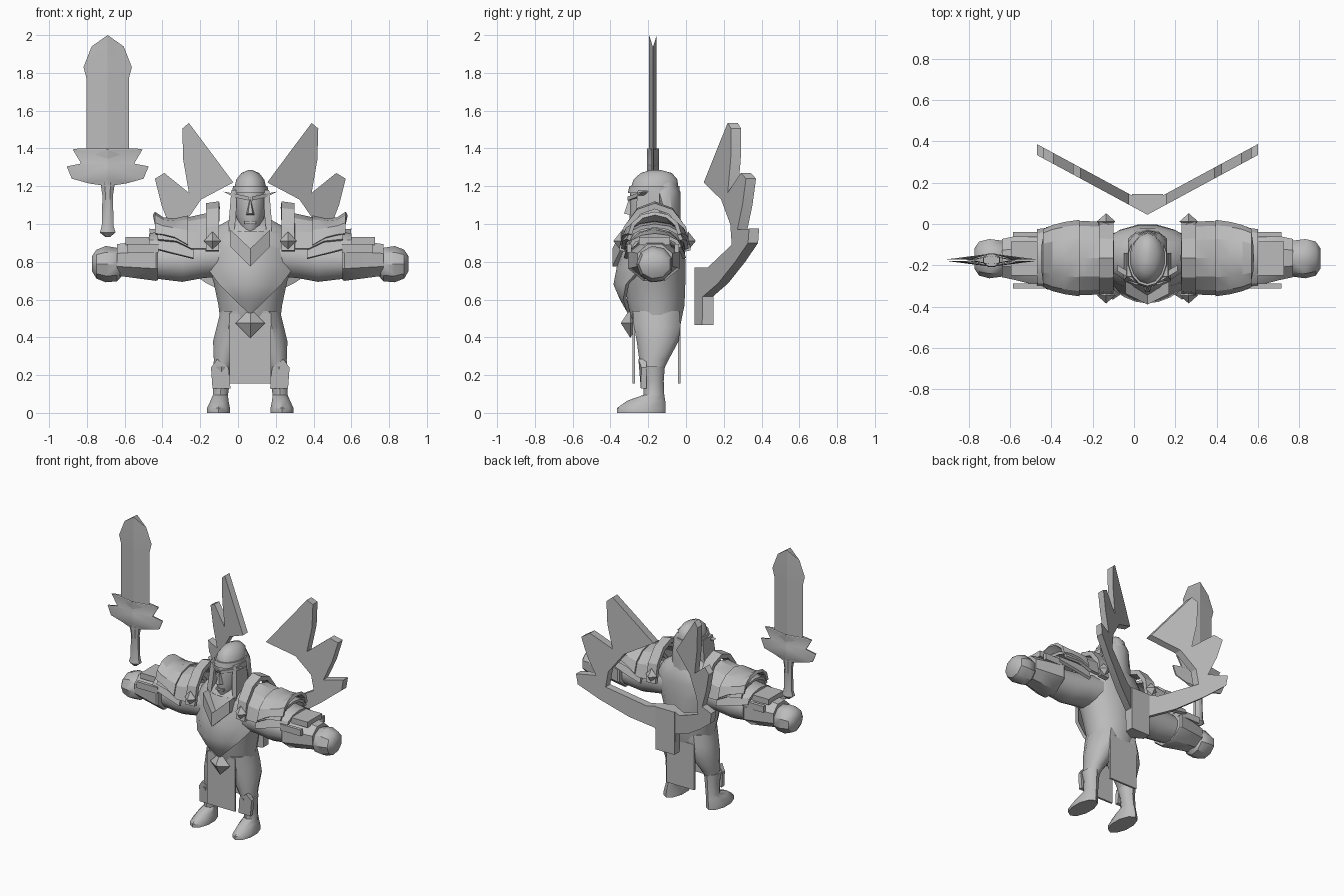
import bpy, bmesh, math
from mathutils import Vector

if "Cube" in bpy.data.objects:
    bpy.data.objects.remove(bpy.data.objects["Cube"])

CX = 0.065  # body centre line
MAT = bpy.data.materials.new("stone_grey")
MAT.diffuse_color = (0.5, 0.5, 0.5, 1)
MAT.use_nodes = True
MAT.node_tree.nodes["Principled BSDF"].inputs["Base Color"].default_value = MAT.diffuse_color


def make(name, verts, faces, cx=CX, angle=38, thick=0):
    me = bpy.data.meshes.new(name)
    me.from_pydata([Vector(v) + Vector((cx, 0, 0)) for v in verts], [], faces)
    bm = bmesh.new()
    bm.from_mesh(me)
    bmesh.ops.remove_doubles(bm, verts=bm.verts, dist=0.0005)
    if thick:
        bmesh.ops.recalc_face_normals(bm, faces=bm.faces)
        bmesh.ops.solidify(bm, geom=bm.faces[:], thickness=thick)
    bmesh.ops.recalc_face_normals(bm, faces=bm.faces)
    bm.to_mesh(me)
    bm.free()
    me.materials.append(MAT)
    ob = bpy.data.objects.new(name, me)
    bpy.context.collection.objects.link(ob)
    bpy.ops.object.select_all(action='DESELECT')
    ob.select_set(True)
    bpy.context.view_layer.objects.active = ob
    bpy.ops.object.shade_smooth_by_angle(angle=math.radians(angle))
    return ob


def loft(name, rings, n=12, axis='z', s=1, cx=CX, angle=38):
    """Closed tube; z rings: (z, x, rx, y0, y1); x rings: (x, y, ry, z0, z1)."""
    verts, faces = [], []
    for t, c, r, lo, hi in rings:
        for i in range(n):
            a = 2 * math.pi * (i + 0.5) / n
            u, v = c + r * math.cos(a), (lo + hi) / 2 + (hi - lo) / 2 * math.sin(a)
            verts.append((s * u, v, t) if axis == 'z' else (s * t, u, v))
    for k in range(len(rings) - 1):
        for i in range(n):
            j = (i + 1) % n
            faces.append((k * n + i, k * n + j, k * n + n + j, k * n + n + i))
    faces += [tuple(range(n)), tuple(range(len(verts) - n, len(verts)))]
    return make(name, verts, faces, cx, angle)


def prism(name, pts, front, back, cx=CX):
    """Outline swept between two placement functions."""
    n = len(pts)
    verts = [front(*p) for p in pts] + [back(*p) for p in pts]
    faces = [tuple(range(n)), tuple(range(n, 2 * n))]
    faces += [(i, (i + 1) % n, n + (i + 1) % n, n + i) for i in range(n)]
    return make(name, verts, faces, cx, 20)


def box(name, x0, x1, y0, y1, z0, z1, s=1):
    pts = [(x0, z0), (x1, z0), (x1, z1), (x0, z1)]
    return prism(name, pts, lambda u, v: (s * u, y0, v), lambda u, v: (s * u, y1, v))


def gem(name, x, y, z, rx, ry, rz):
    v = [(x - rx, y, z), (x, y - ry, z), (x + rx, y, z), (x, y + ry, z), (x, y, z + rz), (x, y, z - rz)]
    f = [(i, (i + 1) % 4, k) for i in range(4) for k in (4, 5)]
    return make(name, v, f, CX, 10)


def arch(name, sections, s, n=6, thick=0.02):
    """Shoulder plate bent over the arm; sections: (x, half_width, base_z, top_z)."""
    verts, faces = [], []
    for x, w, b, t in sections:
        for i in range(n + 1):
            a = math.pi * i / n
            verts.append((s * x, -0.165 + w * math.cos(a), b + (t - b) * math.sin(a)))
    m = n + 1
    for k in range(len(sections) - 1):
        for i in range(n):
            faces.append((k * m + i, k * m + i + 1, k * m + m + i + 1, k * m + m + i))
    return make(name, verts, faces, CX, 25, thick)


# Torso, neck and head
loft("torso", [(.40, 0, .15, -.26, -.04), (.5, 0, .163, -.29, -.02), (.57, 0, .172, -.31, -.005),
               (.7, 0, .2, -.33, .0), (.8, 0, .24, -.335, .0), (.9, 0, .25, -.32, -.005),
               (.98, 0, .19, -.28, -.02), (1.04, 0, .08, -.22, -.06)], 16)
loft("neck", [(.9, 0, .075, -.26, -.06), (1.05, 0, .06, -.23, -.07)])
loft("head", [(.95, 0, .035, -.28, -.17), (.985, 0, .06, -.295, -.1), (1.04, 0, .076, -.3, -.07),
              (1.1, 0, .086, -.298, -.05), (1.18, 0, .09, -.295, -.04), (1.235, 0, .076, -.278, -.045),
              (1.27, 0, .048, -.24, -.075), (1.285, 0, .012, -.19, -.13)], 14)
loft("hair_back", [(.93, 0, .085, -.13, -.02), (1.05, 0, .1, -.15, -.03), (1.17, 0, .1, -.2, -.03),
                   (1.22, 0, .07, -.17, -.05)], 10)
loft("headband", [(1.165, 0, .098, -.308, -.032), (1.2, 0, .094, -.3, -.035)], 14)
make("nose", [(0, -.3, 1.14), (-.012, -.328, 1.055), (.012, -.328, 1.055), (-.024, -.285, 1.045),
              (.024, -.285, 1.045)], [(0, 1, 2), (0, 3, 1), (0, 2, 4), (1, 3, 4, 2), (0, 4, 3)])
box("mouth", -.03, .03, -.304, -.27, 1.0, 1.015)

# Chest plate, bent round the front and tapering to a point
rows = [(.96, .17, -.3), (.87, .225, -.345), (.78, .238, -.365), (.68, .165, -.384), (.6, .085, -.35), (.53, .012, -.31)]
cv, cf = [], []
for z, w, y in rows:
    for i in range(7):
        u = w * (i / 3 - 1)
        cv.append((u, y + (u / .25) ** 2 * .15, z))
for k in range(len(rows) - 1):
    cf += [(k * 7 + i, k * 7 + i + 1, k * 7 + i + 8, k * 7 + i + 7) for i in range(6)]
make("chest_plate", cv, cf, thick=.02)

# Belt gem and hanging cloths
gem("belt_gem", 0, -.295, .475, .078, .05, .078)
box("front_cloth", -.11, .11, -.284, -.27, .155, .53)
box("back_cloth", -.11, .11, -.042, -.028, .155, .48)

WING = [(0, .465), (.075, .465), (.08, .615), (.23, .685), (.40, .80), (.525, .90), (.535, .975),
        (.42, .97), (.47, 1.1), (.505, 1.24), (.455, 1.27), (.325, 1.165), (.355, 1.34), (.36, 1.505),
        (.325, 1.535), (.22, 1.395), (.09, 1.22), (.26, 1.13), (.35, 1.0), (.365, .89), (.13, .77), (0, .77)]

for s, side in ((1, "left"), (-1, "right")):
    # Head details
    prism(side + "_brow", [(.01, 1.125), (.08, 1.14), (.145, 1.172), (.08, 1.16), (.01, 1.145)],
          lambda u, v: (s * u, -.315 + .6 * u, v), lambda u, v: (s * u, -.285 + .6 * u, v))
    prism(side + "_hair_lock", [(.07, 1.18), (.1, 1.18), (.115, 1.0), (.11, .93), (.085, .96), (.075, 1.05)],
          lambda u, v: (s * u, -.255 - (1.18 - v) * .1, v), lambda u, v: (s * u, -.14, v))
    # Collar
    prism(side + "_collar_chevron", [(0, .87), (.105, .97), (.105, .88), (0, .775)],
          lambda u, v: (s * u, -.39 + .5 * u, v), lambda u, v: (s * u, -.33 + .5 * u, v))
    # Legs and boots
    loft(side + "_thigh", [(.22, .15, .048, -.235, -.12), (.28, .135, .06, -.25, -.09), (.38, .105, .095, -.265, -.035),
                           (.46, .09, .09, -.28, -.025), (.54, .08, .08, -.29, -.03)], 12, s=s)
    loft(side + "_boot", [(0, .168, .064, -.366, -.108), (.025, .168, .064, -.366, -.108),
                          (.065, .163, .05, -.31, -.11), (.095, .158, .042, -.225, -.115),
                          (.17, .153, .048, -.225, -.118), (.245, .152, .056, -.25, -.112)], 10, s=s)
    prism(side + "_shin_guard", [(.105, .13), (.2, .13), (.208, .24), (.175, .285), (.115, .24)],
          lambda u, v: (s * u, -.262 + abs(u - .155) * .5, v), lambda u, v: (s * u, -.21, v))
    # Arms
    loft(side + "_upper_arm", [(.12, -.165, .13, .72, .95), (.25, -.165, .12, .71, .93),
                               (.36, -.165, .11, .69, .91), (.52, -.165, .1, .71, .89)], 12, 'x', s)
    loft(side + "_bracer", [(.488, -.17, .14, .695, .925), (.5, -.17, .148, .69, .93),
                            (.64, -.165, .115, .71, .91), (.705, -.165, .1, .72, .9)], 8, 'x', s)
    box(side + "_bracer_ridge", .485, .66, -.25, -.085, .89, .93, s)
    for y in (-.3, -.05):
        box(side + "_bracer_side_plate", .485, .65, y - .012, y + .012, .85, .895, s)
    loft(side + "_hand", [(.67, -.165, .06, .735, .85), (.705, -.165, .09, .695, .875), (.765, -.165, .098, .69, .885),
                          (.815, -.165, .085, .71, .865), (.838, -.165, .05, .75, .83)], 9, 'x', s)
    # Layered shoulder armour
    arch(side + "_shoulder_collar", [(.165, .185, .86, 1.12), (.235, .19, .86, 1.11)], s, thick=.03)
    arch(side + "_shoulder_pad", [(.22, .175, .87, 1.06), (.31, .18, .87, 1.04), (.39, .17, .91, 1.02), (.49, .15, .92, 1.0)], s)
    arch(side + "_shoulder_rim", [(.33, .185, .89, 1.045), (.40, .175, .93, 1.03), (.46, .16, .945, 1.035), (.505, .14, .95, 1.065)], s)
    arch(side + "_lower_shoulder", [(.3, .165, .82, .98), (.42, .155, .85, .97), (.535, .14, .88, .95)], s)
    for y in (-.345, .012):
        gem(side + "_shoulder_stud", s * .2, y, .91, .045, .04, .05)
    # Wing blade
    prism(side + "_wing", WING, lambda u, v: (s * u, .045 + .54 * u, v),
          lambda u, v: (s * u, .098 + .54 * u, v))
# Block joining the two wings
prism("wing_joint", [(0, .05), (.075, .09), (.075, .145), (-.075, .145), (-.075, .09)],
      lambda u, v: (u, v, .465), lambda u, v: (u, v, .77))

# Sword: half outlines are mirrored into a full lens-shaped plate
SX, SY = -.69, -.175


def plate(name, half, t_mid, t_edge):
    for s in (1, -1):
        n = len(half)
        for d in (1, -1):
            verts = [(s * u, SY + d * (t_edge if u else t_mid), z) for u, z in half]
            verts += [(0, SY + d * t_mid, z) for u, z in half]
            make(name, verts, [(i, i + 1, n + i + 1, n + i) if half[i][0] and half[i + 1][0]
                               else ((i, i + 1, n + i) if half[i][0] else (i, i + 1, n + i + 1))
                               for i in range(n - 1)], SX, 25)


plate("sword_blade", [(.1, 1.25), (.113, 1.3), (.112, 1.77), (.128, 1.83), (.085, 1.94), (0, 2.0)], .02, .001)
plate("sword_guard", [(0, 1.2), (.1, 1.215), (.19, 1.24), (.217, 1.305), (.14, 1.32), (.185, 1.395),
                      (.15, 1.4), (.105, 1.345), (0, 1.37)], .032, .004)
loft("sword_grip", [(.93, 0, .012, SY - .012, SY + .012), (.955, 0, .045, SY - .035, SY + .035),
                    (.99, 0, .034, SY - .028, SY + .028), (1.15, 0, .03, SY - .025, SY + .025),
                    (1.22, 0, .042, SY - .032, SY + .032)], 8, cx=SX)
